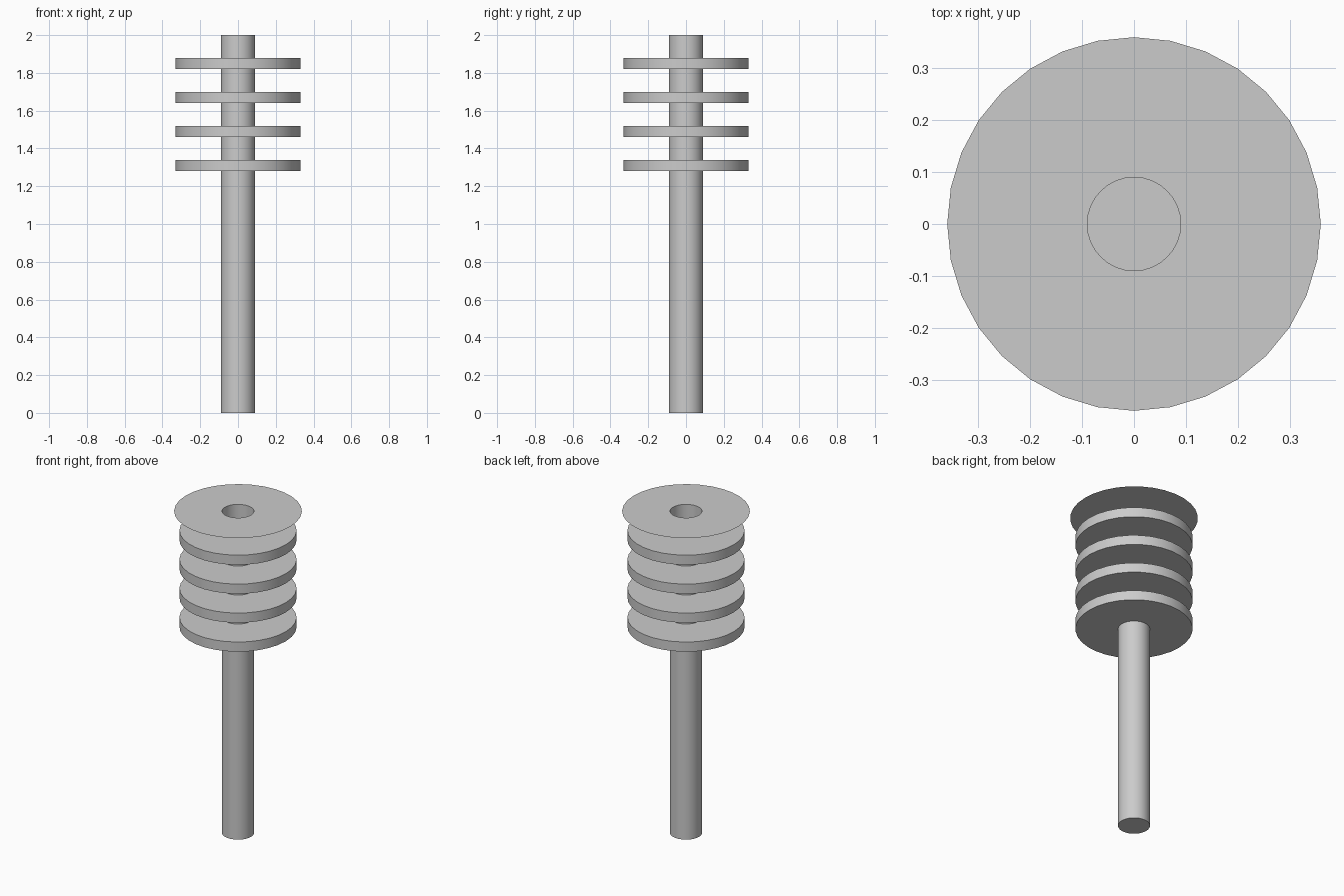
import bpy, bmesh, math

cube = bpy.data.objects.get("Cube")
if cube:
    bpy.data.objects.remove(cube, do_unlink=True)

SIDES = 32
POLE_RADIUS = 0.09

grey = bpy.data.materials.new("light_grey")
grey.use_nodes = True
colour = (0.6, 0.6, 0.6, 1)
grey.diffuse_color = colour
grey.node_tree.nodes["Principled BSDF"].inputs["Base Color"].default_value = colour


def lathe(name, profile, recalc=True):
    """Spin a (radius, height) profile around the z axis."""
    bm = bmesh.new()
    verts = [bm.verts.new((r, 0, z)) for r, z in profile]
    edges = [bm.edges.new(pair) for pair in zip(verts, verts[1:])]
    bmesh.ops.spin(bm, geom=verts + edges, cent=(0, 0, 0), axis=(0, 0, 1),
                   angle=math.tau, steps=SIDES, use_duplicate=False)
    bmesh.ops.remove_doubles(bm, verts=bm.verts, dist=0.0001)
    bmesh.ops.dissolve_degenerate(bm, edges=bm.edges, dist=0.0001)
    bmesh.ops.recalc_face_normals(bm, faces=bm.faces)
    mesh = bpy.data.meshes.new(name)
    bm.to_mesh(mesh)
    bm.free()
    mesh.materials.append(grey)
    obj = bpy.data.objects.new(name, mesh)
    bpy.context.collection.objects.link(obj)
    bpy.ops.object.select_all(action="DESELECT")
    obj.select_set(True)
    bpy.context.view_layer.objects.active = obj
    bpy.ops.object.shade_smooth_by_angle(angle=math.radians(30))
    return obj


# Hollow pole: closed at the bottom, open at the top, with a flat rim plate
lathe("pole_with_top_plate", [(0, 0), (POLE_RADIUS, 0), (POLE_RADIUS, 2), (0.36, 2)])

# Four evenly spaced thick rings around the pole
for i in range(4):
    low = 1.28 + 0.18 * i
    high = low + 0.06
    lathe(f"ring_{i + 1}", [(POLE_RADIUS, low), (0.33, low),
                            (0.33, high), (POLE_RADIUS, high)])
